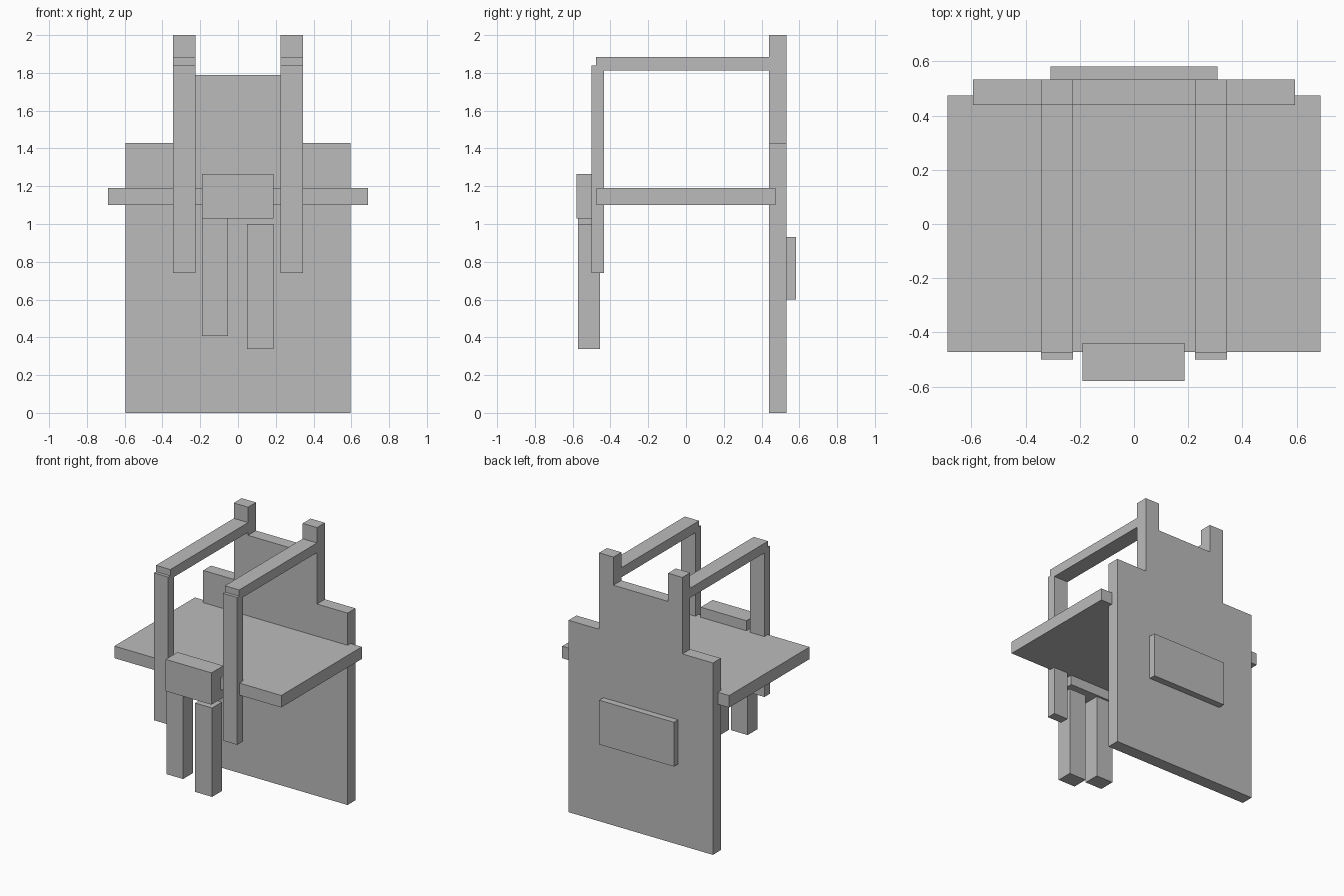
import bpy
import bmesh

default = bpy.data.objects.get("Cube")
if default:
    bpy.data.objects.remove(default, do_unlink=True)

GREY = (0.5, 0.5, 0.5, 1.0)
grey = bpy.data.materials.new("plain grey")
grey.use_nodes = True
grey.diffuse_color = GREY
grey.node_tree.nodes["Principled BSDF"].inputs["Base Color"].default_value = GREY


def finish(name, bm):
    bmesh.ops.recalc_face_normals(bm, faces=bm.faces)
    mesh = bpy.data.meshes.new(name)
    bm.to_mesh(mesh)
    bm.free()
    mesh.materials.append(grey)
    obj = bpy.data.objects.new(name, mesh)
    bpy.context.collection.objects.link(obj)
    return obj


def box(name, x, y, z):
    """Box spanning the given (low, high) ranges."""
    bm = bmesh.new()
    bmesh.ops.create_cube(bm, size=1)
    for v in bm.verts:
        v.co = [(r[0] + r[1]) / 2 + c * (r[1] - r[0]) for r, c in zip((x, y, z), v.co)]
    return finish(name, bm)


def slab(name, half_profile, y):
    """Symmetric x-z outline extruded through the y range."""
    outline = half_profile + [(-px, pz) for px, pz in reversed(half_profile)]
    bm = bmesh.new()
    face = bm.faces.new([bm.verts.new((px, y[0], pz)) for px, pz in outline])
    extruded = bmesh.ops.extrude_face_region(bm, geom=[face])["geom"]
    moved = [g for g in extruded if isinstance(g, bmesh.types.BMVert)]
    bmesh.ops.translate(bm, verts=moved, vec=(0, y[1] - y[0], 0))
    return finish(name, bm)


# Stepped back panel with two upright posts
post_in, post_out = 0.225, 0.343
slab("back_panel",
     [(0.595, 0), (0.595, 1.43), (post_out, 1.43), (post_out, 2), (post_in, 2), (post_in, 1.79)],
     (0.44, 0.533))
box("back_plate", (-0.308, 0.308), (0.53, 0.582), (0.6, 0.93))

# Broad horizontal shelf
box("shelf", (-0.688, 0.688), (-0.473, 0.475), (1.1, 1.19))

# Paired overhead arms and hanging straps
for side, s in (("left", 1), ("right", -1)):
    x = sorted((s * post_in, s * post_out))
    box(side + "_arm", x, (-0.476, 0.45), (1.813, 1.885))
    box(side + "_strap", x, (-0.5, -0.433), (0.74, 1.838))

# Front block with two uneven hanging legs
box("front_block", (-0.19, 0.187), (-0.58, -0.44), (1.028, 1.265))
box("left_leg", (0.047, 0.187), (-0.572, -0.455), (0.338, 1.0))
box("right_leg", (-0.19, -0.052), (-0.572, -0.455), (0.407, 1.03))
